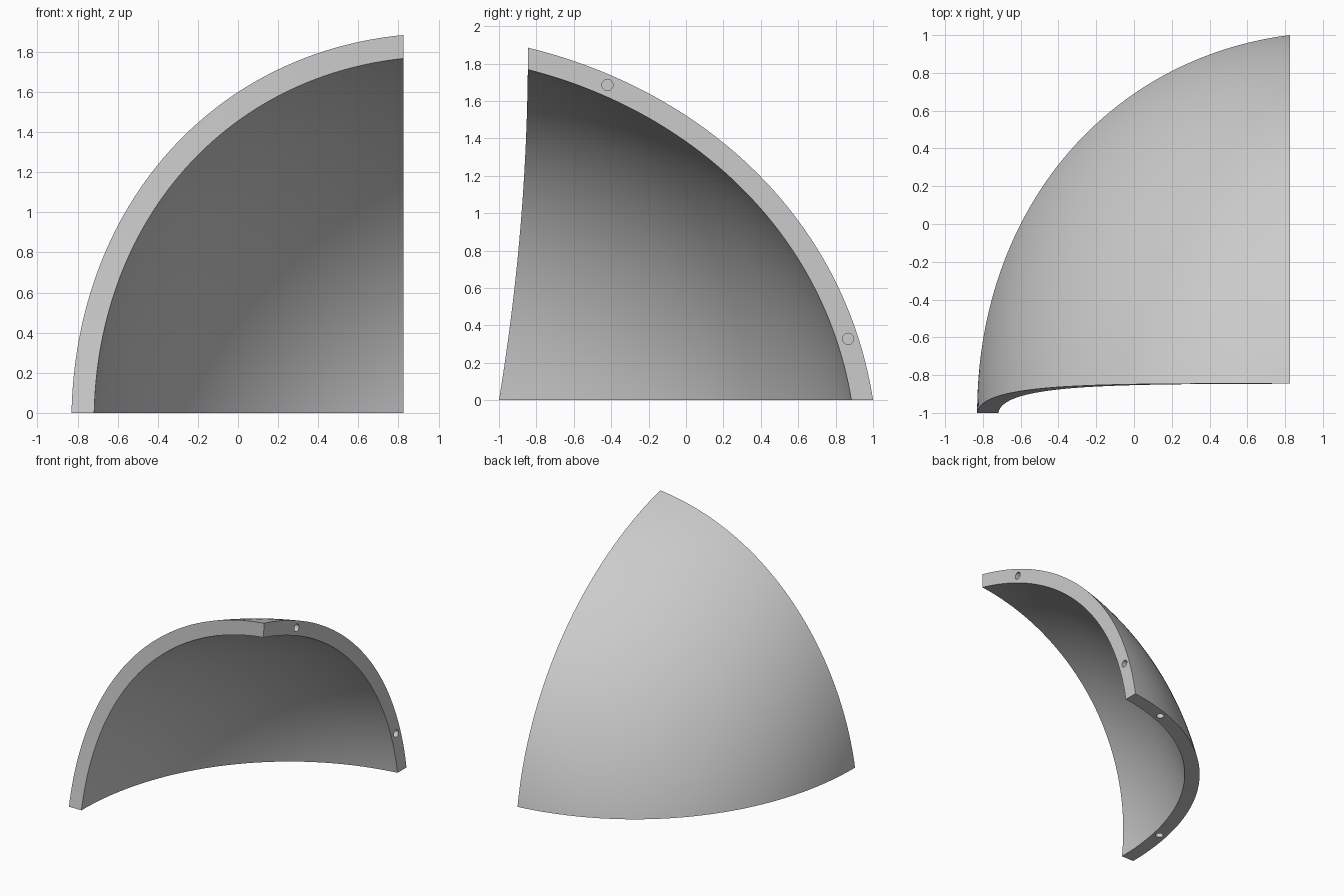
import bpy, bmesh
from math import sin, cos, atan2, pi
from mathutils import Vector, Matrix

cube = bpy.data.objects.get("Cube")
if cube:
    bpy.data.objects.remove(cube, do_unlink=True)

SIDE = 0.825        # x of the flat side face
FRONT = -1.0        # y of the lowest front corner
WALL = 0.116        # shell thickness
FLAT = 0.42         # flattening of the middle
TILT = 0.086        # extra flattening towards the front top
STEPS = 56


def front_y(z):
    """Gently bowed front rim."""
    return -0.845 - 0.155 * max(0, 1 - z / 1.885) ** 2


def dome(x, y, z, inset):
    """Flattened, skewed ellipsoid: negative inside, moved inwards by inset."""
    u = x - SIDE
    back = y - front_y(z)
    flat = 0.06 - FLAT * u - TILT * y
    value = (y * y + 2.538 * y + z * z + 0.752 * z - 3.539
             + 1.111 * u * u - 0.9 * u + 0.328 * u * y + 0.392 * u * z
             + z * back * flat)
    slope = Vector((2.222 * u - 0.9 + 0.328 * y + 0.392 * z - FLAT * z * back,
                    2 * y + 2.538 + 0.328 * u + z * (flat - TILT * back),
                    2 * z + 0.752 + 0.392 * u + back * flat))
    return value + inset * slope.length


def solve(point_at, inset):
    """Distance at which a path leaves the dome."""
    low, high = 0.0, 3.0
    for _ in range(36):
        mid = (low + high) / 2
        if dome(*point_at(mid), inset) < 0:
            low = mid
        else:
            high = mid
    return low


def skin(bm, inset):
    """Grid of vertices from the front rim to the rear tip."""
    grid = []
    for i in range(STEPS + 1):
        a = pi / 2 * i / STEPS
        ca, sa = (0, 1) if i == STEPS else (cos(a), sin(a))

        def rim(r):
            return SIDE - r * ca, front_y(r * sa), r * sa

        r = solve(rim, inset)
        start = atan2(rim(r)[1] - FRONT, r)
        row = []
        for j in range(STEPS + 1):
            p = start + (pi / 2 - start) * j / STEPS

            def ray(d):
                return (SIDE - d * ca * cos(p), FRONT + d * sin(p),
                        d * sa * cos(p))

            co = rim(r) if j == 0 else ray(solve(ray, inset))
            row.append(bm.verts.new(co))
        grid.append(row)
    return grid


# Curved shell: two skins joined along the three rims
bm = bmesh.new()
outer, inner = skin(bm, 0), skin(bm, WALL)
for i in range(STEPS):
    for j in range(STEPS):
        for g in (outer, inner):
            bm.faces.new((g[i][j], g[i + 1][j], g[i + 1][j + 1], g[i][j + 1]))
    bm.faces.new((outer[i][0], outer[i + 1][0], inner[i + 1][0], inner[i][0]))
    for k in (0, STEPS):
        bm.faces.new((outer[k][i], outer[k][i + 1],
                      inner[k][i + 1], inner[k][i]))
bmesh.ops.remove_doubles(bm, verts=bm.verts, dist=1e-5)
bmesh.ops.recalc_face_normals(bm, faces=bm.faces)
mesh = bpy.data.meshes.new("curved_shell")
bm.to_mesh(mesh)
bm.free()
shell = bpy.data.objects.new("curved_shell", mesh)
bpy.context.collection.objects.link(shell)

grey = bpy.data.materials.new("light_grey")
grey.use_nodes = True
colour = (0.6, 0.6, 0.6, 1)
grey.diffuse_color = colour
grey.node_tree.nodes["Principled BSDF"].inputs["Base Color"].default_value = colour
mesh.materials.append(grey)

# Dowel holes in the flat side and bottom faces
bm = bmesh.new()
holes = [((SIDE, -0.42, 1.685), "Y"), ((SIDE, 0.867, 0.328), "Y"),
         ((0.455, 0.857, 0), None), ((-0.73, -0.565, 0), None)]
for spot, axis in holes:
    turn = Matrix.Rotation(pi / 2, 4, axis) if axis else Matrix.Identity(4)
    bmesh.ops.create_cone(bm, cap_ends=True, segments=24, radius1=0.03,
                          radius2=0.03, depth=0.16,
                          matrix=Matrix.Translation(spot) @ turn)
mesh = bpy.data.meshes.new("hole_cutter")
bm.to_mesh(mesh)
bm.free()
mesh.materials.append(grey)
cutter = bpy.data.objects.new("hole_cutter", mesh)
cutter.hide_render = True
bpy.context.collection.objects.link(cutter)

bpy.context.view_layer.objects.active = shell
shell.select_set(True)
cut = shell.modifiers.new("holes", "BOOLEAN")
cut.operation = "DIFFERENCE"
cut.solver = "EXACT"
cut.object = cutter
bpy.ops.object.modifier_apply(modifier=cut.name)
bpy.data.objects.remove(cutter, do_unlink=True)

bpy.ops.object.shade_smooth_by_angle(angle=pi / 6)
